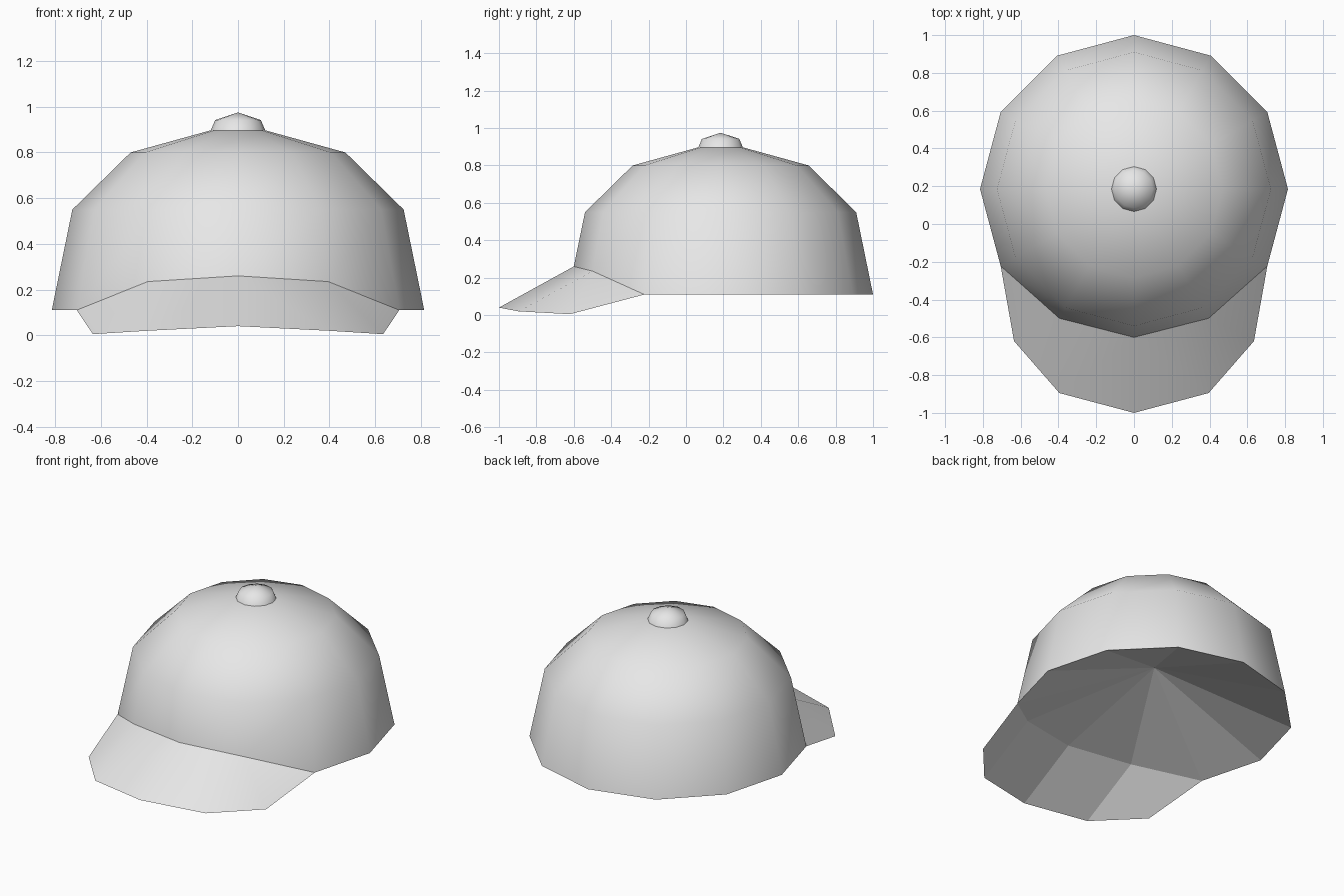
import bpy
import bmesh
from math import sin, cos, radians
from mathutils import Vector

cube = bpy.data.objects.get("Cube")
if cube:
    bpy.data.objects.remove(cube)

SIDES = 12
CENTRE_Y = 0.185

grey = bpy.data.materials.new("light_grey")
grey.use_nodes = True
grey.diffuse_color = (0.8, 0.8, 0.8, 1)
grey.node_tree.nodes["Principled BSDF"].inputs["Base Color"].default_value = (0.8, 0.8, 0.8, 1)


def spoke(i, r, z):
    """Point on a ring round the crown axis, counted from the right side."""
    a = radians(360 / SIDES * i)
    return Vector((r * cos(a), CENTRE_Y + r * sin(a), z))


def build(name, faces, smooth):
    """Make an object from lists of corner points, welding shared corners."""
    bm = bmesh.new()
    for corners in faces:
        bm.faces.new([bm.verts.new(c) for c in corners]).smooth = smooth
    bmesh.ops.remove_doubles(bm, verts=bm.verts, dist=0.0005)
    mesh = bpy.data.meshes.new(name)
    bm.to_mesh(mesh)
    bm.free()
    mesh.materials.append(grey)
    obj = bpy.data.objects.new(name, mesh)
    bpy.context.collection.objects.link(obj)
    return obj


def dome(rings, apex_z):
    """Faces of a closed-top shell lofted through rings of points."""
    apex = Vector((0, CENTRE_Y, apex_z))
    faces = []
    for i in range(SIDES):
        j = (i + 1) % SIDES
        for low, high in zip(rings, rings[1:]):
            faces.append([low[i], low[j], high[j], high[i]])
        faces.append([rings[-1][i], rings[-1][j], apex])
    return faces


def ring(r, z):
    return [spoke(i, r, z) for i in range(SIDES)]


# Crown rim, lifted at the front where the brim meets it
rim = ring(0.815, 0.11)
rim[9] = spoke(9, 0.785, 0.26)
for i in (8, 10):
    rim[i] = spoke(i, 0.79, 0.235)

# Crown and its top button
build("crown", dome([rim, ring(0.725, 0.55), ring(0.47, 0.80)], 0.93), True)
build("top_button", dome([ring(0.12, 0.895), ring(0.10, 0.942)], 0.975), True)

# Brim, from the right joint round the front to the left joint
half_edge = [Vector(p) for p in ((-0.635, -0.62, 0.005), (-0.395, -0.895, 0.02))]
edge = half_edge + [Vector((0, -1, 0.04))]
edge += [Vector((-p.x, p.y, p.z)) for p in reversed(half_edge)]


def brim_faces(inner):
    faces = []
    for i in range(4):
        quad = [inner[i], edge[i], edge[i + 1], inner[i + 1]]
        faces.append(quad[1:] + quad[:1] if i < 2 else quad)
    return faces


build("brim", brim_faces(rim[7:12]), True)

# Underside: a shallow faceted lining and the lower face of the brim
lower = [p.copy() for p in rim]
for i in (8, 9, 10):
    lower[i].z -= 0.006
hollow = Vector((0, CENTRE_Y, 0.434))
lining = [[hollow, lower[(i + 1) % SIDES], lower[i]] for i in range(SIDES)]
lining += [[q[0]] + q[:0:-1] for q in brim_faces(lower[7:12])]
build("lining", lining, False)
